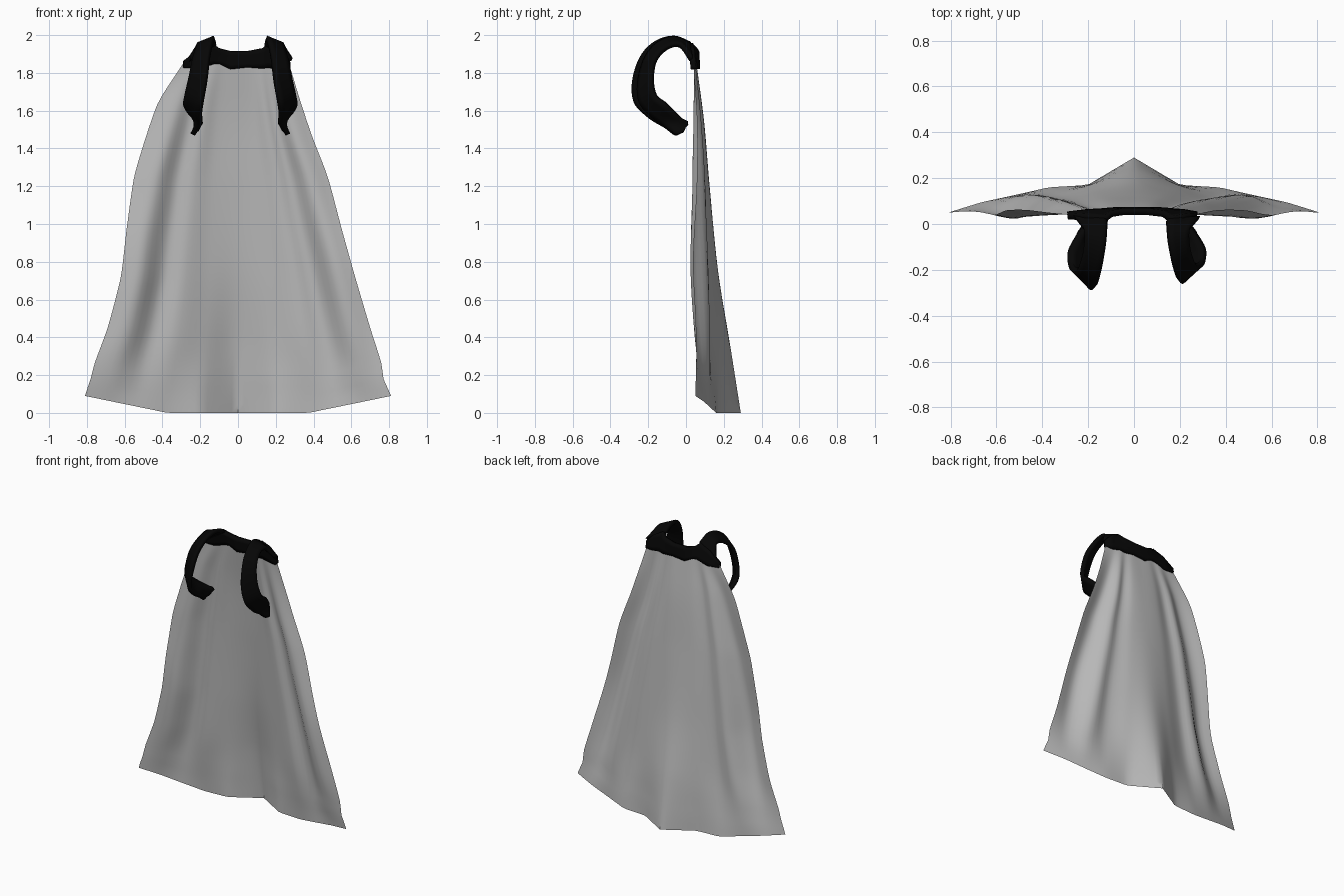
import bpy
from mathutils import Vector

if "Cube" in bpy.data.objects:
    bpy.data.objects.remove(bpy.data.objects["Cube"], do_unlink=True)


def make_material(name, value):
    mat = bpy.data.materials.new(name)
    mat.use_nodes = True
    colour = (value, value, value, 1)
    mat.diffuse_color = colour
    mat.node_tree.nodes["Principled BSDF"].inputs["Base Color"].default_value = colour
    return mat


grey = make_material("grey cloth", 0.5)
black = make_material("black trim", 0.002)


def spline(keys, values, k, smooth=1.0):
    """Interpolate values (numbers or vectors) at k; smooth blends linear to curved."""
    i = 0
    while i < len(keys) - 2 and k > keys[i + 1]:
        i += 1
    span = keys[i + 1] - keys[i]
    f = min(1, max(0, (k - keys[i]) / span))
    p, q = values[i], values[i + 1]

    def slope(j):
        lo, hi = max(j - 1, 0), min(j + 1, len(keys) - 1)
        return (values[hi] - values[lo]) / (keys[hi] - keys[lo]) * span

    straight = p * (1 - f) + q * f
    g = 1 - f
    curved = (p * ((1 + 2 * f) * g * g) + slope(i) * (f * g * g)
              + q * (f * f * (3 - 2 * f)) - slope(i + 1) * (f * f * g))
    return straight * (1 - smooth) + curved * smooth


def make_sheet(name, rows, mat, thickness=0):
    """Skin a grid of points, optionally thickened into a band."""
    n = len(rows[0])
    faces = [(r * n + c, r * n + c + 1, (r + 1) * n + c + 1, (r + 1) * n + c)
             for r in range(len(rows) - 1) for c in range(n - 1)]
    mesh = bpy.data.meshes.new(name)
    mesh.from_pydata([p for row in rows for p in row], [], faces)
    mesh.materials.append(mat)
    obj = bpy.data.objects.new(name, mesh)
    bpy.context.collection.objects.link(obj)
    if thickness:
        mod = obj.modifiers.new("thickness", "SOLIDIFY")
        mod.thickness = thickness
        mod.offset = 0
    bpy.ops.object.select_all(action="DESELECT")
    obj.select_set(True)
    bpy.context.view_layer.objects.active = obj
    bpy.ops.object.shade_smooth_by_angle(angle=0.9)
    return obj


# Cape cloth: outline half-widths by height, and depth across the folds
TOP = 1.85
outline_z = [0, 0.09, 0.18, 0.26, 0.45, 0.72, 0.97, 1.25, 1.47, 1.65, TOP]
right_w = [0.81, 0.81, 0.78, 0.76, 0.69, 0.62, 0.59, 0.55, 0.485, 0.42, 0.29]
left_w = [0.81, 0.81, 0.77, 0.76, 0.7, 0.62, 0.55, 0.475, 0.39, 0.33, 0.27]

fold_z = [0, 0.35, 0.75, 1.2, 1.55, TOP]
fold_u = [  # fold positions drift outward toward the hem
    [0, 0.25, 0.46, 0.62, 0.82, 1],
    [0, 0.25, 0.48, 0.66, 0.83, 1],
    [0, 0.25, 0.48, 0.64, 0.83, 1],
    [0, 0.25, 0.44, 0.59, 0.78, 1],
    [0, 0.25, 0.42, 0.56, 0.75, 1],
    [0, 0.25, 0.42, 0.56, 0.75, 1],
]
fold_y = [
    [0.29, 0.17, 0.16, 0.13, 0.095, 0.05],
    [0.235, 0.17, 0.12, 0.125, 0.05, 0.055],
    [0.17, 0.145, 0.105, 0.115, 0.027, 0.04],
    [0.125, 0.115, 0.09, 0.1, 0.035, 0.06],
    [0.095, 0.09, 0.07, 0.08, 0.04, 0.06],
    [0.055, 0.055, 0.05, 0.05, 0.045, 0.04],
]
folds = [([-u for u in us[:0:-1]] + us, ys[:0:-1] + ys) for us, ys in zip(fold_u, fold_y)]


def cape_point(u, t):
    hem = 0.09 * max(0, abs(u) - 0.46) / 0.54
    z = hem + (TOP - hem) * t
    width = spline(outline_z, left_w if u > 0 else right_w, z, 0.5)
    column = [spline(us, ys, u, min(1, t * 5)) for us, ys in folds]
    return Vector((u * width, spline(fold_z, column, t * TOP), z))


STEPS = 40
columns = [c / 25 for c in range(-25, 26)]
make_sheet("cape_cloth", [[cape_point(u, r / STEPS) for u in columns]
                          for r in range(STEPS + 1)], grey)

# Collar band: scooped neckline rising to the shoulders, ragged lower edge
collar = [  # x, top z, bottom z, top y, bottom y
    (-0.29, 1.86, 1.83, 0.035, 0.04),
    (-0.21, 1.92, 1.825, 0.03, 0.05),
    (-0.13, 1.955, 1.85, 0.02, 0.055),
    (-0.1, 1.93, 1.85, 0.045, 0.058),
    (-0.04, 1.915, 1.82, 0.055, 0.06),
    (0.05, 1.915, 1.83, 0.055, 0.06),
    (0.13, 1.93, 1.825, 0.045, 0.058),
    (0.16, 1.955, 1.83, 0.02, 0.055),
    (0.22, 1.925, 1.82, 0.03, 0.05),
    (0.275, 1.87, 1.82, 0.035, 0.04),
]
make_sheet("collar", [[Vector((x, yt + (yb - yt) * k / 4, zt + (zb - zt) * k / 4))
                       for k in range(5)] for x, zt, zb, yt, yb in collar], black, 0.03)

# Shoulder straps: tilted ribbons curling forward, down and back to a knotted tip
outer = [(-0.12, 0.02, 1.955), (-0.125, -0.07, 1.985), (-0.14, -0.165, 1.955),
         (-0.155, -0.235, 1.88), (-0.17, -0.275, 1.76), (-0.19, -0.27, 1.65),
         (-0.2, -0.21, 1.58), (-0.2, -0.14, 1.53), (-0.24, -0.06, 1.475),
         (-0.22, -0.02, 1.49)]
inner = [(-0.26, 0.03, 1.87), (-0.215, -0.03, 1.945), (-0.215, -0.11, 1.935),
         (-0.235, -0.18, 1.87), (-0.255, -0.2, 1.77), (-0.275, -0.18, 1.68),
         (-0.28, -0.12, 1.635), (-0.25, -0.06, 1.585), (-0.2, 0, 1.545),
         (-0.205, 0.01, 1.53)]
keys = list(range(len(outer)))


def make_strap(name, place):
    edges = [[Vector(place(*p)) for p in edge] for edge in (outer, inner)]
    rows = []
    for i in range((len(keys) - 1) * 5 + 1):
        a, b = (spline(keys, edge, i / 5) for edge in edges)
        rows.append([a.lerp(b, k / 4) for k in range(5)])
    make_sheet(name, rows, black, 0.026)


make_strap("right_strap", lambda x, y, z: (x, y, z))
make_strap("left_strap", lambda x, y, z: (0.025 - x, y * 0.9, z))
